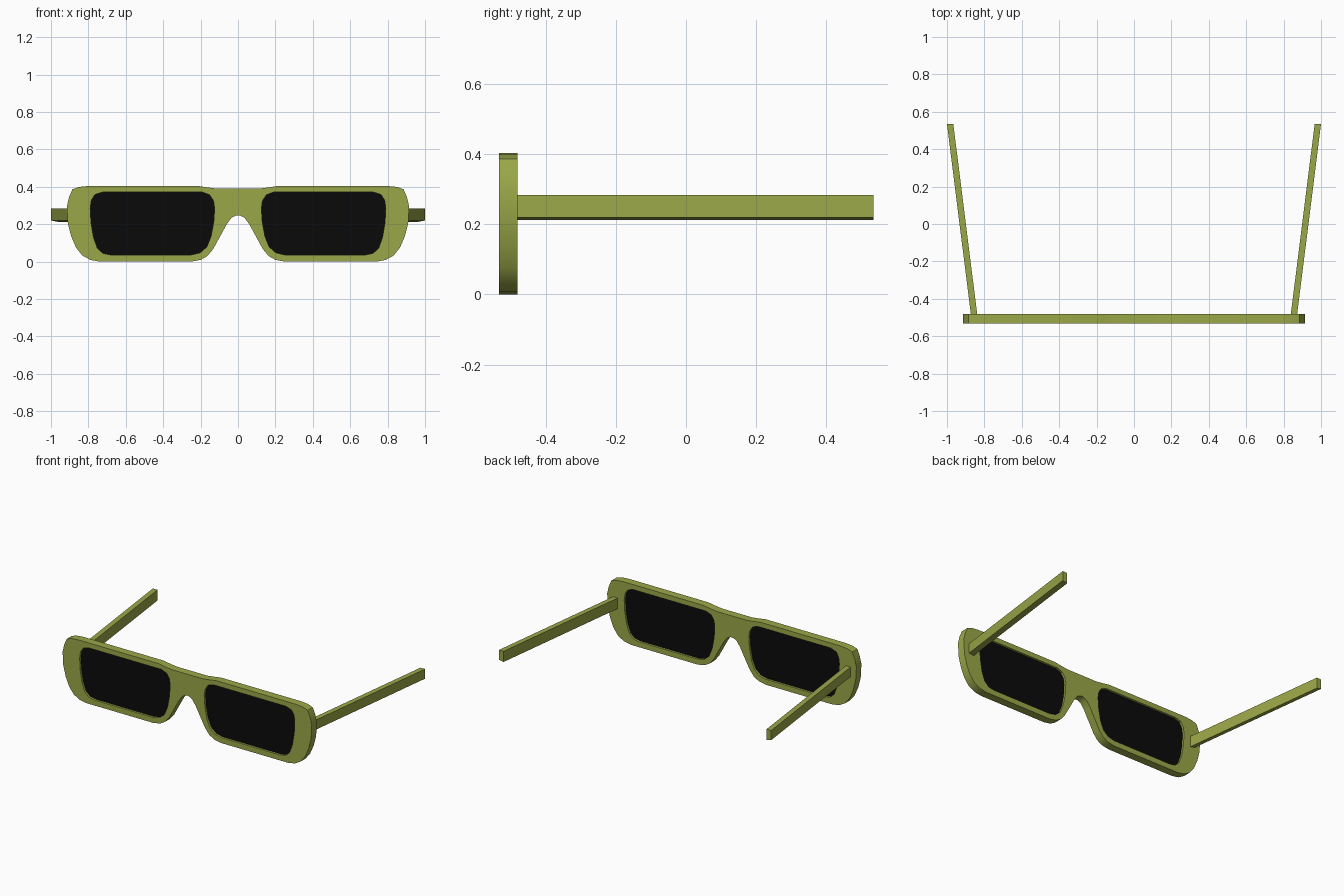
import bpy, bmesh, math

if "Cube" in bpy.data.objects:
    bpy.data.objects.remove(bpy.data.objects["Cube"])

def material(name, rgb):
    m = bpy.data.materials.new(name)
    m.diffuse_color = (*rgb, 1)
    m.use_nodes = True
    m.node_tree.nodes["Principled BSDF"].inputs["Base Color"].default_value = m.diffuse_color
    return m

OLIVE = material("olive", (0.33, 0.39, 0.065))
BLACK = material("black", (0.003, 0.003, 0.003))

def finish(name, bm, mat):
    bmesh.ops.remove_doubles(bm, verts=bm.verts, dist=0.0005)
    bmesh.ops.recalc_face_normals(bm, faces=bm.faces)
    me = bpy.data.meshes.new(name)
    bm.to_mesh(me)
    bm.free()
    me.materials.append(mat)
    ob = bpy.data.objects.new(name, me)
    bpy.context.collection.objects.link(ob)
    bpy.ops.object.select_all(action='DESELECT')
    ob.select_set(True)
    bpy.context.view_layer.objects.active = ob
    bpy.ops.object.shade_smooth_by_angle(angle=math.radians(30))
    return ob

def plate(name, loops, y0, y1, mat):
    """Extrude closed x/z outlines (later loops cut holes) from y0 to y1."""
    cu = bpy.data.curves.new(name, 'CURVE')
    cu.dimensions, cu.fill_mode = '2D', 'BOTH'
    cu.extrude = (y1 - y0) / 2
    for pts in loops:
        sp = cu.splines.new('POLY')
        sp.points.add(len(pts) - 1)
        for p, (x, z) in zip(sp.points, pts):
            p.co = (x, z, 0, 1)
        sp.use_cyclic_u = True
    tmp = bpy.data.objects.new("helper", cu)
    bpy.context.collection.objects.link(tmp)
    me = tmp.evaluated_get(bpy.context.evaluated_depsgraph_get()).to_mesh()
    bm = bmesh.new()
    bm.from_mesh(me)
    bpy.data.objects.remove(tmp)
    for v in bm.verts:
        x, z, d = v.co
        v.co = (x, (y0 + y1) / 2 - d, z)
    return finish(name, bm, mat)

def mirror(pts):
    return [(-x, z) for x, z in reversed(pts)]

# Right half of the front outline, from top centre round to the nose
half = [(0.11, 0.39), (0.16, 0.396), (0.21, 0.404), (0.80, 0.404), (0.85, 0.399),
        (0.885, 0.387), (0.903, 0.345), (0.915, 0.295), (0.91, 0.205), (0.892, 0.135),
        (0.866, 0.075), (0.833, 0.033), (0.79, 0.009), (0.74, 0.0), (0.25, 0.0),
        (0.20, 0.009), (0.163, 0.03), (0.132, 0.068), (0.06, 0.2), (0.035, 0.234), (0.015, 0.245)]
outline = half + [(0, 0.248)] + mirror(half)

# Lens opening
hole = [(0.125, 0.285), (0.131, 0.325), (0.152, 0.357), (0.19, 0.371), (0.725, 0.371),
        (0.765, 0.358), (0.784, 0.328), (0.79, 0.285), (0.786, 0.21), (0.773, 0.13),
        (0.752, 0.072), (0.722, 0.044), (0.68, 0.036), (0.25, 0.036), (0.203, 0.047),
        (0.167, 0.078), (0.144, 0.135), (0.13, 0.21)]

plate("front_frame", [outline, hole, mirror(hole)], -0.533, -0.48, OLIVE)

for side, s in (("right", 1), ("left", -1)):
    # Dark lens, slightly recessed from both faces
    plate(side + "_lens", [hole if s > 0 else mirror(hole)], -0.519, -0.494, BLACK)

    # Temple arm, splayed outwards toward the back
    bm = bmesh.new()
    rings = []
    for y, xi in ((-0.485, 0.838), (0.535, 0.966)):
        section = [(xi, 0.213), (xi + 0.034, 0.22), (xi + 0.034, 0.284), (xi, 0.284)]
        rings.append([bm.verts.new((s * x, y, z)) for x, z in section])
    a, b = rings
    bm.faces.new(a)
    bm.faces.new(b)
    for i in range(4):
        j = (i + 1) % 4
        bm.faces.new((a[i], a[j], b[j], b[i]))
    finish(side + "_temple", bm, OLIVE)
